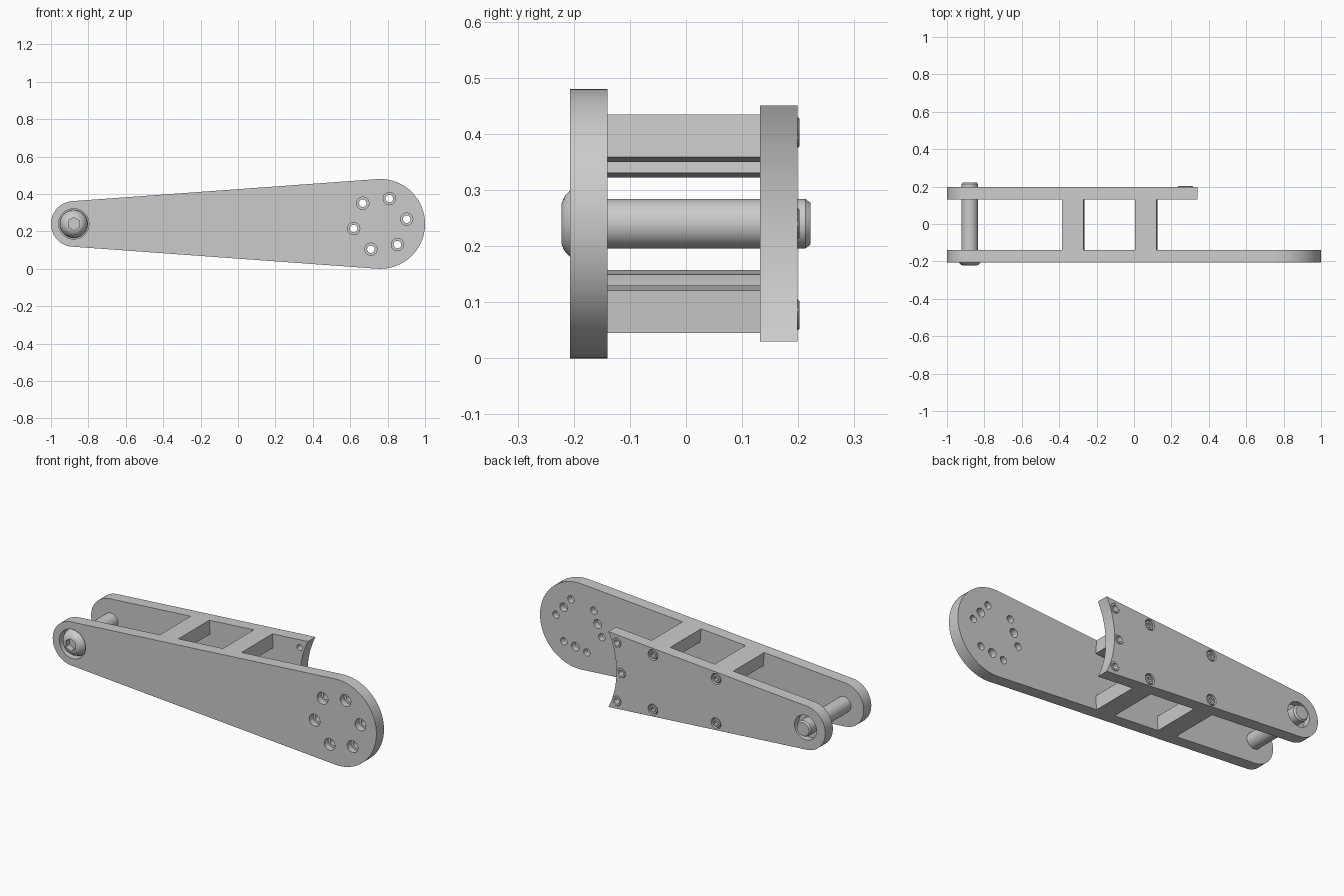
import bpy, bmesh
from math import sin, cos, asin, atan2, hypot, pi, radians

if "Cube" in bpy.data.objects:
    bpy.data.objects.remove(bpy.data.objects["Cube"])

ZC = 0.24                          # height of the long axis
X1, R1, X2, R2 = -0.878, 0.122, 0.76, 0.24
TH = asin((R2 - R1) / (X2 - X1))   # taper angle of the plate edges
YF0, YF1, YB0, YB1 = -0.207, -0.14, 0.132, 0.199


def make(name, rings, smooth=True):
    """Closed solid skinned through a list of equal-length point rings."""
    bm = bmesh.new()
    vs = [[bm.verts.new(p) for p in ring] for ring in rings]
    n = len(vs[0])
    for a, b in zip(vs, vs[1:]):
        for i in range(n):
            j = (i + 1) % n
            bm.faces.new((a[i], a[j], b[j], b[i]))
    bm.faces.new(vs[0])
    bm.faces.new(vs[-1])
    bmesh.ops.recalc_face_normals(bm, faces=bm.faces)
    me = bpy.data.meshes.new(name)
    bm.to_mesh(me)
    bm.free()
    ob = bpy.data.objects.new(name, me)
    bpy.context.collection.objects.link(ob)
    return ob


def prism(name, outline, y0, y1):
    return make(name, [[(x, y, ZC + z) for x, z in outline] for y in (y0, y1)])


def lathe(name, profile, x, z, segs=40):
    """Revolve (radius, y) points about a y-parallel axis; z is relative to ZC."""
    return make(name, [[(x + r * sin(2 * pi * i / segs), y, ZC + z + r * cos(2 * pi * i / segs))
                        for i in range(segs)] for r, y in profile])


def cut(ob, profile, x, z, segs=40):
    cutter = lathe("cutter", profile, x, z, segs)
    cutter.hide_render = True
    mod = ob.modifiers.new("cut", 'BOOLEAN')
    mod.operation, mod.solver, mod.object = 'DIFFERENCE', 'EXACT', cutter
    bpy.context.view_layer.objects.active = ob
    bpy.ops.object.modifier_apply(modifier=mod.name)
    bpy.data.objects.remove(cutter)


def arc(cx, r, a0, a1, n):
    return [(cx + r * cos(a0 + (a1 - a0) * i / n), r * sin(a0 + (a1 - a0) * i / n))
            for i in range(n + 1)]


def edge(x, inset=0.0):
    """Point on the upper tapered edge, moved inward by inset."""
    z = (R1 + sin(TH) * (x - X1)) / cos(TH)
    return x + sin(TH) * inset, z - cos(TH) * inset


# Front plate: tapered, with a bolt circle at the wide end
small_end = arc(X1, R1, pi / 2 + TH, 3 * pi / 2 - TH, 40)
front = prism("front_plate", small_end + arc(X2, R2, -pi / 2 - TH, pi / 2 + TH, 64), YF0, YF1)
cut(front, [(0.081, -0.3), (0.081, -0.165)], X1, 0, 48)
for k in range(6):
    a = radians(10 + 60 * k)
    cut(front, [(0.033, -0.3), (0.033, -0.172), (0.02, -0.172), (0.02, 0)],
        X2 + 0.144 * cos(a), 0.144 * sin(a), 32)
for k in range(3):                 # blind dowel holes on the inner face
    a = radians(40 + 120 * k)
    cut(front, [(0.024, -0.175), (0.024, 0)], X2 + 0.123 * cos(a), 0.123 * sin(a), 32)

# Back plate: shorter, with a concave end
cx, cz = edge(0.34)
R3, A3 = hypot(X2 - cx, cz), atan2(cz, X2 - cx)
back = prism("back_plate", small_end + arc(X2, R3, pi + A3, pi - A3, 32), YB0, YB1)
cut(back, [(0.068, 0.16), (0.068, 0.3)], X1, 0, 48)

# Spacer blocks with their recessed screws
for side, x0 in (("left", -0.385), ("right", 0.005)):
    for level, s in (("upper", 1), ("lower", -1)):
        pts = [edge(x0), edge(x0 + 0.115), edge(x0 + 0.115, 0.076), edge(x0, 0.076)]
        prism(f"{level}_{side}_spacer", [(x, s * z) for x, z in pts], YF1, YB0)
        px, pz = edge(x0 + 0.0575, 0.038)
        cut(back, [(0.03, 0.172), (0.03, 0.3)], px, s * pz, 32)
        screw = lathe(f"{level}_{side}_screw",
                      [(0.025, 0.17), (0.025, 0.191), (0.022, 0.195)], px, s * pz, 32)
        cut(screw, [(0.014, 0.18), (0.014, 0.3)], px, s * pz, 6)

# Threaded inserts along the concave end
for k in (-1, 0, 1):
    a = k * radians(19)
    px, pz = X2 - 0.499 * cos(a), 0.499 * sin(a)
    cut(back, [(0.0235, 0), (0.0235, 0.3)], px, pz, 32)
    insert = lathe(f"insert_{k + 2}", [(0.0235, YB0), (0.0235, 0.196), (0.027, 0.196),
                                       (0.027, 0.2), (0.025, 0.202)], px, pz, 32)
    cut(insert, [(0.016, 0), (0.016, 0.3)], px, pz, 32)

# Pivot bolt: domed head, shank and chamfered tip
bolt = lathe("pivot_bolt", [(0.036, -0.222), (0.048, -0.217), (0.058, -0.208), (0.067, -0.196),
                            (0.073, -0.182), (0.075, -0.165), (0.044, -0.165),
                            (0.044, 0.213), (0.037, 0.222)], X1, 0, 48)
cut(bolt, [(0.034, -0.3), (0.034, -0.19)], X1, 0, 6)

# Smooth round walls, keep edges sharp
for ob in bpy.context.scene.objects:
    ob.select_set(True)
    bpy.context.view_layer.objects.active = ob
bpy.ops.object.shade_smooth_by_angle(angle=radians(30))
